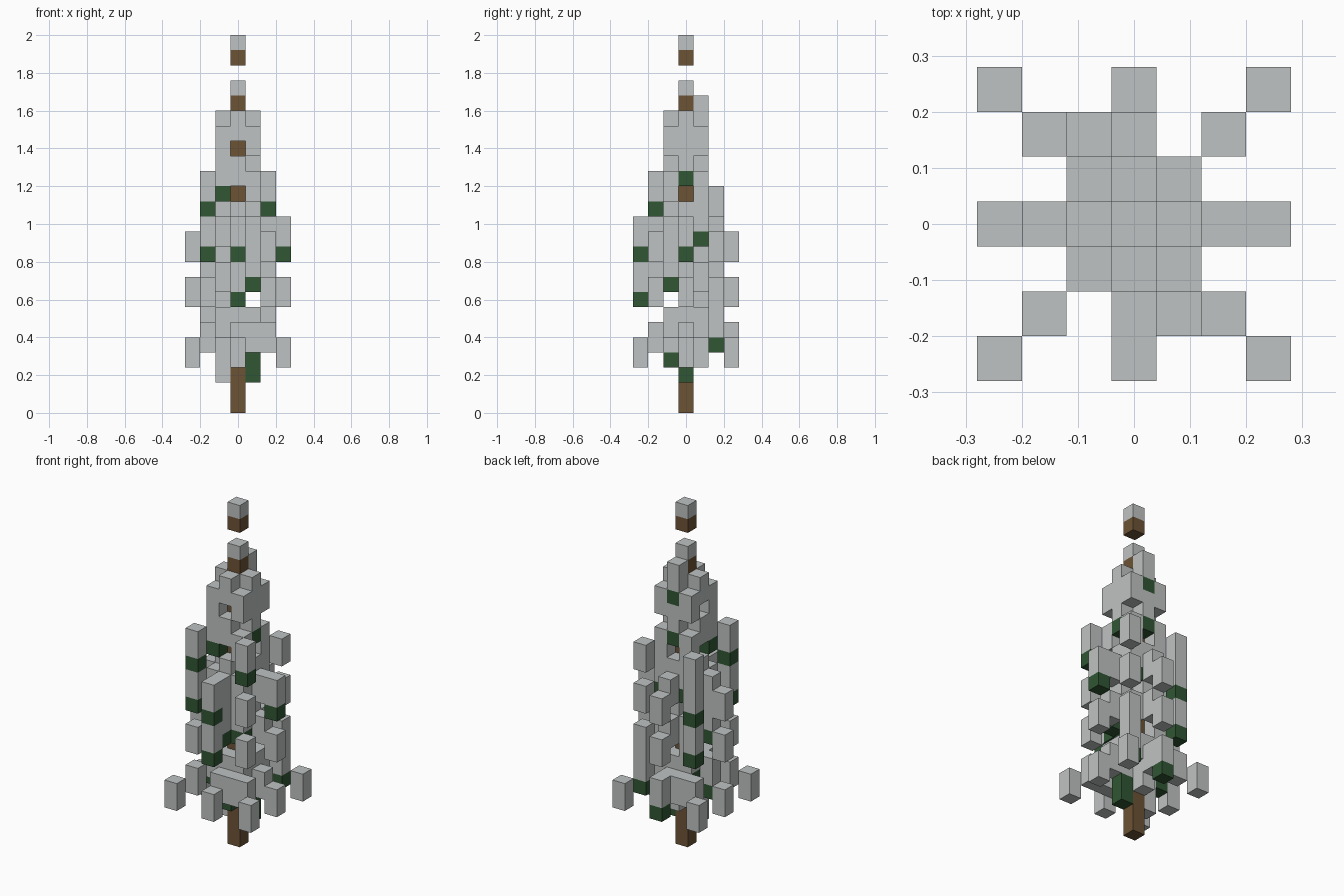
import bpy
import bmesh
from mathutils import Vector

SIZE = 0.08

old = bpy.data.objects.get("Cube")
if old:
    bpy.data.objects.remove(old, do_unlink=True)


def make_material(name, rgb):
    mat = bpy.data.materials.new(name)
    mat.use_nodes = True
    mat.diffuse_color = (*rgb, 1)
    mat.node_tree.nodes["Principled BSDF"].inputs["Base Color"].default_value = (*rgb, 1)
    return mat


materials = {
    "snow": make_material("pale grey snow", (0.52, 0.545, 0.54)),
    "needles": make_material("dark green needles", (0.03, 0.092, 0.033)),
    "trunk": make_material("bark brown", (0.15, 0.086, 0.035)),
}

# Branch blocks: each ring of the tree starts at these levels
DIAGONAL = {1: (5, 8, 11, 14, 17), 2: (4, 7, 10, 13), 3: (3,)}
STRAIGHT = {1: (5, 9, 12, 15, 18), 2: (4, 8, 11), 3: (3, 7, 10)}

branches = set()
for ring, levels in DIAGONAL.items():
    for level in levels:
        for sx in (-1, 1):
            for sy in (-1, 1):
                branches.add((sx * ring, sy * ring, level))
for ring, levels in STRAIGHT.items():
    for level in levels:
        for s in (-1, 1):
            branches.add((s * ring, 0, level))
            branches.add((0, s * ring, level))

# Low twigs around the trunk and two odd side twigs
for s in (-1, 1):
    branches.update({(s, 0, 2), (s, 0, 3), (0, s, 3), (s, -2 * s, 4)})

# Branches whose lowest block shows bare needles
BARE = {
    (1, 0): (2, 3, 15), (0, -1): (3,), (0, 1): (15, 18),
    (0, 3): (3,), (0, -3): (7, 10), (3, 0): (10,),
    (-2, 0): (4, 8), (0, -2): (8,),
    (2, 2): (4,), (2, -2): (13,), (-2, 2): (7, 10), (-2, -2): (10, 13),
    (1, 1): (11,), (-1, 1): (5, 11), (1, -1): (8,), (-1, -1): (14,),
}
bare = {(x, y, k) for (x, y), levels in BARE.items() for k in levels}

# Snow is two blocks deep and sits on top of the bare needles
cells = {}
for x, y, k in branches:
    start = k + 1 if (x, y, k) in bare else k
    for level in (start, start + 1):
        cells[(x, y, level)] = "snow"
for cell in bare:
    cells[cell] = "needles"

# Trunk with the floating tip
for k in (*range(21), 23):
    cells[(0, 0, k)] = "trunk"
for k in (21, 24):
    cells[(0, 0, k)] = "snow"

AXES = [Vector((1, 0, 0)), Vector((0, 1, 0)), Vector((0, 0, 1))]


def build_blocks(name, kind):
    """Join the outer faces of all blocks of one kind into an object."""
    bm = bmesh.new()
    for (x, y, k), cell_kind in cells.items():
        if cell_kind != kind:
            continue
        centre = Vector((x, y, k + 0.5))
        for i, axis in enumerate(AXES):
            for side in (-1, 1):
                n = axis * side
                if (x + int(n.x), y + int(n.y), k + int(n.z)) in cells:
                    continue
                u = AXES[(i + 1) % 3]
                v = n.cross(u)
                corners = [centre + (n + a * u + b * v) / 2
                           for a, b in ((-1, -1), (1, -1), (1, 1), (-1, 1))]
                bm.faces.new([bm.verts.new(c * SIZE) for c in corners])
    bmesh.ops.remove_doubles(bm, verts=bm.verts, dist=SIZE / 100)
    mesh = bpy.data.meshes.new(name)
    bm.to_mesh(mesh)
    bm.free()
    mesh.materials.append(materials[kind])
    obj = bpy.data.objects.new(name, mesh)
    bpy.context.collection.objects.link(obj)


build_blocks("tree_trunk", "trunk")
build_blocks("bare_needles", "needles")
build_blocks("snowy_branches", "snow")
